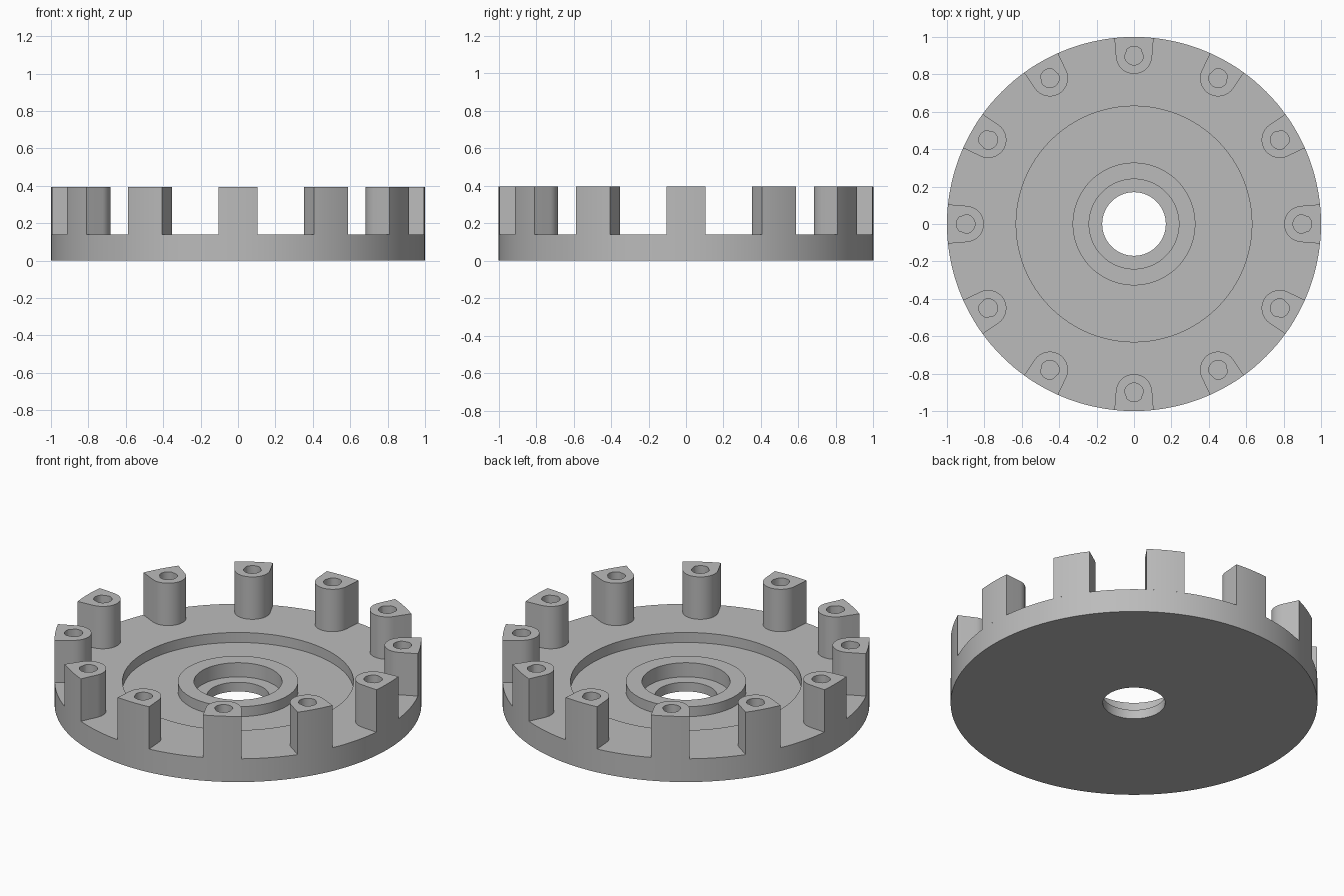
import bpy
import bmesh
from math import sin, cos, tau, radians
from mathutils import Vector

cube = bpy.data.objects.get("Cube")
if cube:
    bpy.data.objects.remove(cube)

# One plain grey for the whole part
grey = bpy.data.materials.new("plain grey")
grey.use_nodes = True
colour = (0.5, 0.5, 0.5, 1)
grey.diffuse_color = colour
grey.node_tree.nodes["Principled BSDF"].inputs["Base Color"].default_value = colour

DISC_TOP, LUG_TOP = 0.14, 0.395
LUGS, BOLT_CIRCLE = 12, 0.9


def ring(radius, z, steps):
    return [Vector((radius * cos(tau * i / steps), radius * sin(tau * i / steps), z))
            for i in range(steps)]


def skin(name, rings, closed=False):
    """Bridge successive rings of equal point count into a smooth-shaded mesh."""
    bm = bmesh.new()
    loops = [[bm.verts.new(p) for p in r] for r in rings]
    pairs = list(zip(loops, loops[1:]))
    if closed:
        pairs.append((loops[-1], loops[0]))
    for a, b in pairs:
        for i in range(len(a)):
            j = (i + 1) % len(a)
            bm.faces.new((a[i], a[j], b[j], b[i]))
    bmesh.ops.recalc_face_normals(bm, faces=bm.faces)
    mesh = bpy.data.meshes.new(name)
    bm.to_mesh(mesh)
    bm.free()
    mesh.shade_smooth()
    mesh.set_sharp_from_angle(angle=radians(30))
    mesh.materials.append(grey)
    return mesh


def place(name, mesh, turn=0):
    obj = bpy.data.objects.new(name, mesh)
    obj.rotation_euler.z = turn
    bpy.context.collection.objects.link(obj)


# Disc: outer rim, recessed floor, raised hub, stepped bore
profile = [(1, 0), (1, DISC_TOP), (0.63, DISC_TOP), (0.63, 0.08), (0.328, 0.08),
           (0.328, DISC_TOP), (0.24, DISC_TOP), (0.24, 0.055), (0.17, 0.055), (0.17, 0)]
place("disc", skin("disc", [ring(r, z, 144) for r, z in profile], closed=True))

# Lug outline: rim arc on the outside, round boss inside, joined by tangents
half = 0.105
centre = Vector((BOLT_CIRCLE, 0, 0))
outline = [Vector((cos(a), sin(a), 0))
           for a in (half * (i / 4 - 1) for i in range(9))]
outline += [centre + 0.097 * Vector((cos(a), sin(a), 0))
            for a in (radians(94.5 + 171 * i / 28) for i in range(29))]
hole = [centre + 0.05 * (p - centre).normalized() for p in outline]


def lift(points, z):
    return [Vector((p.x, p.y, z)) for p in points]


lug = skin("lug", [lift(outline, DISC_TOP), lift(outline, LUG_TOP),
                   lift(hole, LUG_TOP), lift(hole, DISC_TOP)])

# Twelve lugs around the rim
for k in range(LUGS):
    place(f"lug_{k + 1}", lug, tau * k / LUGS)
